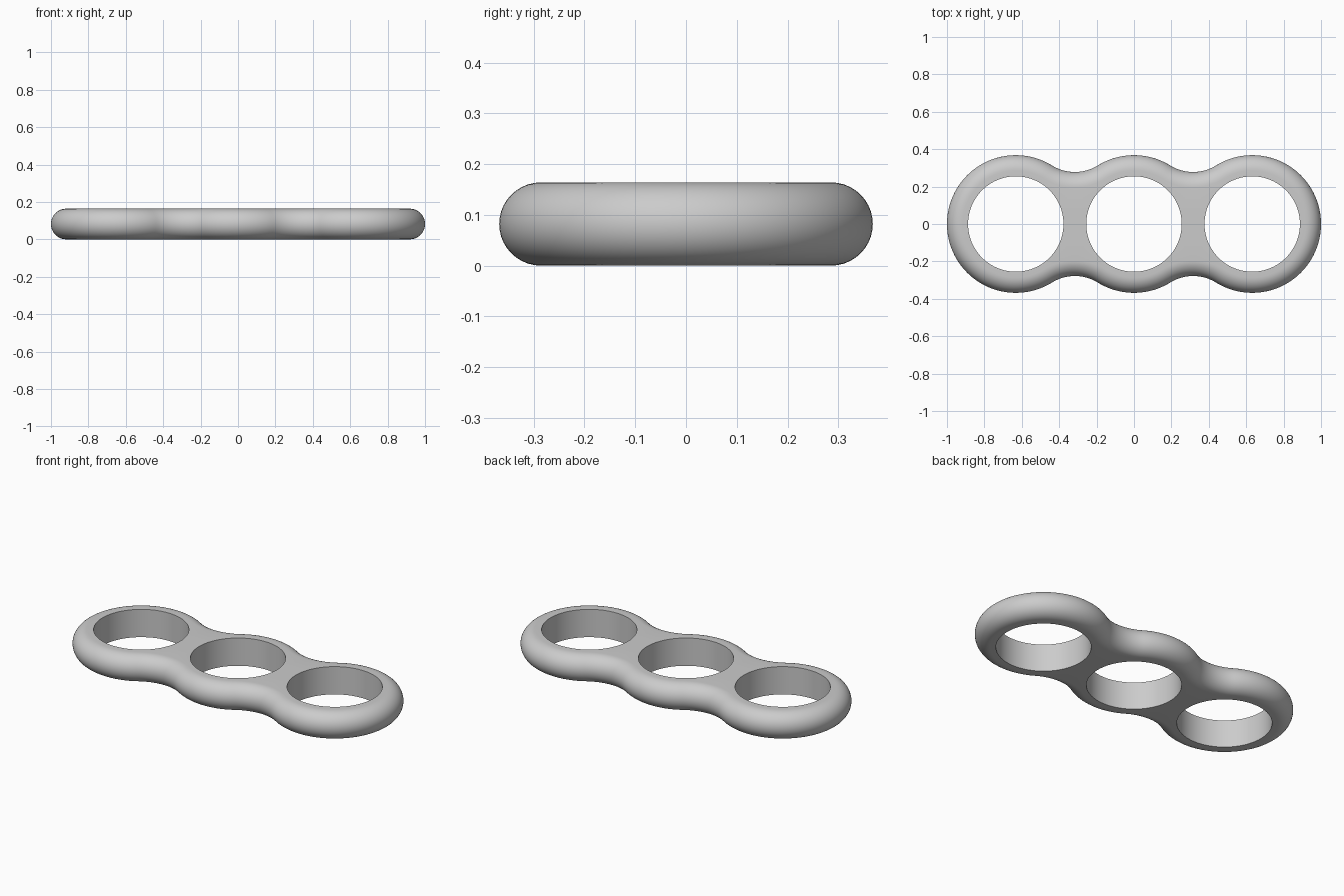
import bpy, bmesh
from math import pi, sin, cos, atan2, hypot, radians

cube = bpy.data.objects.get("Cube")
if cube:
    bpy.data.objects.remove(cube)

HEIGHT = 0.164
ROUND = HEIGHT / 2       # rim is a full half circle
LOBE = 0.368             # outer radius of each ring
HOLE = 0.255
SPACING = 0.632          # distance between ring centres
NECK = 0.278             # half width at the waist

# Fillet circle tangent to two neighbouring lobes
half = SPACING / 2
FILLET = (half**2 + NECK**2 - LOBE**2) / (2 * (LOBE - NECK))
FILLET_Y = NECK + FILLET
TANGENT = atan2(FILLET_Y, half)


def arc(cx, cy, radius, start, end, steps):
    """Points along an arc, leaving out the last one."""
    angles = [start + (end - start) * i / steps for i in range(steps)]
    return [(cx + radius * cos(a), cy + radius * sin(a)) for a in angles]


def outline(inset):
    """Three-lobed outline moved inwards by inset."""
    lobe, fillet = LOBE - inset, FILLET + inset
    side = arc(SPACING, 0, lobe, 0, pi - TANGENT, 40)
    side += arc(half, FILLET_Y, fillet, -TANGENT, TANGENT - pi, 20)
    side += arc(0, 0, lobe, TANGENT, pi - TANGENT, 20)
    side += arc(-half, FILLET_Y, fillet, -TANGENT, TANGENT - pi, 20)
    side += arc(-SPACING, 0, lobe, TANGENT, pi, 40)
    return side + [(-x, -y) for x, y in side]


def add_ring(bm, points, z):
    return [bm.verts.new((x, y, z)) for x, y in points]


def bridge(bm, a, b):
    n = len(a)
    for i in range(n):
        j = (i + 1) % n
        bm.faces.new((a[i], a[j], b[j], b[i])).smooth = True


def ring_edges(bm, ring):
    return [bm.edges.get((ring[i - 1], ring[i])) for i in range(len(ring))]


bm = bmesh.new()

# Rounded outer rim, from bottom to top
STEPS = 20
rim = []
for k in range(STEPS + 1):
    a = -pi / 2 + pi * k / STEPS
    rim.append(add_ring(bm, outline(ROUND * (1 - cos(a))), ROUND + ROUND * sin(a)))
for low, high in zip(rim, rim[1:]):
    bridge(bm, low, high)

# Straight finger hole walls
bottom, top = [rim[0]], [rim[-1]]
for cx in (-SPACING, 0, SPACING):
    circle = arc(cx, 0, HOLE, 0, 2 * pi, 80)
    low, high = add_ring(bm, circle, 0), add_ring(bm, circle, HEIGHT)
    bridge(bm, low, high)
    bottom.append(low)
    top.append(high)

# Flat faces around the holes
for rings, direction in ((bottom, -1), (top, 1)):
    edges = [e for r in rings for e in ring_edges(bm, r)]
    bmesh.ops.triangle_fill(bm, edges=edges, use_beauty=True, normal=(0, 0, direction))

bmesh.ops.recalc_face_normals(bm, faces=bm.faces)
mesh = bpy.data.meshes.new("three_ring_body")
bm.to_mesh(mesh)
bm.free()
body = bpy.data.objects.new("three_ring_body", mesh)
bpy.context.collection.objects.link(body)

# Plain grey material
grey = bpy.data.materials.new("light_grey")
grey.use_nodes = True
colour = (0.6, 0.6, 0.6, 1)
grey.diffuse_color = colour
grey.node_tree.nodes["Principled BSDF"].inputs["Base Color"].default_value = colour
mesh.materials.append(grey)

bpy.ops.object.select_all(action='DESELECT')
body.select_set(True)
bpy.context.view_layer.objects.active = body
bpy.ops.object.shade_smooth_by_angle(angle=radians(30))
